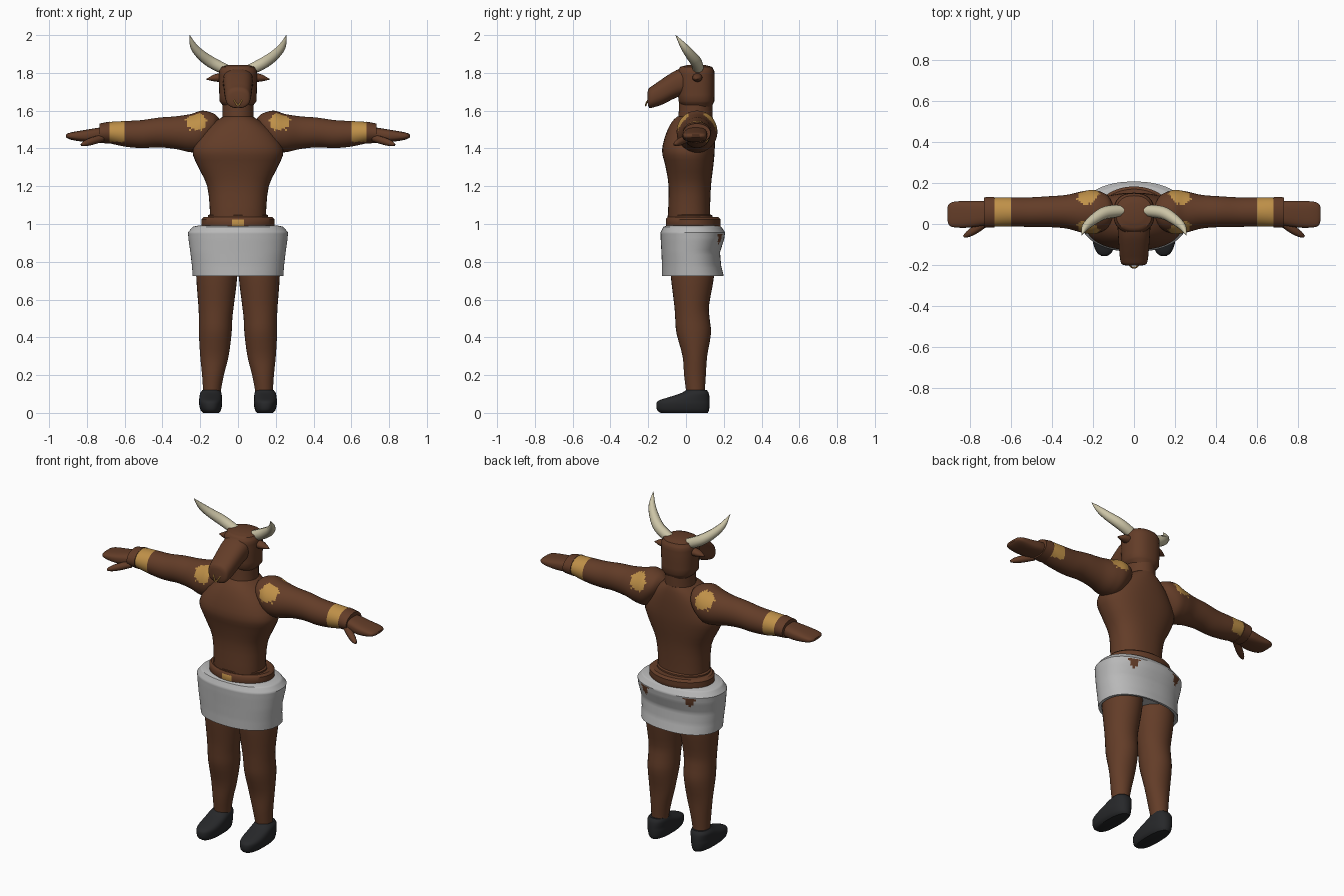
import bpy, bmesh, math
from mathutils import Vector

cube = bpy.data.objects.get("Cube")
if cube:
    bpy.data.objects.remove(cube)


def material(name, rgb):
    m = bpy.data.materials.new(name)
    m.use_nodes = True
    m.diffuse_color = (*rgb, 1)
    for node in m.node_tree.nodes:
        if node.type == 'BSDF_PRINCIPLED':
            node.inputs["Base Color"].default_value = (*rgb, 1)
            node.inputs["Roughness"].default_value = 0.8
    return m


BROWN = material("brown hide", (.125, .046, .021))
GOLD = material("gold", (.52, .28, .065))
GREY = material("grey cloth", (.48, .48, .48))
BONE = material("horn ivory", (.6, .55, .38))
BLACK = material("black leather", (.02, .021, .023))


def refine(rings, steps, curved):
    """Insert in-between rings, on a smooth spline or on straight lines."""
    r = [Vector(v) for v in rings]
    out = []
    for i in range(len(r) - 1):
        a, b = r[i], r[i + 1]
        ta = (b - r[max(i - 1, 0)]) / 2
        tb = (r[min(i + 2, len(r) - 1)] - a) / 2
        for s in range(steps):
            t = s / steps
            if curved:
                out.append(a * (2*t**3 - 3*t*t + 1) + ta * (t**3 - 2*t*t + t)
                           + b * (3*t*t - 2*t**3) + tb * (t**3 - t*t))
            else:
                out.append(a.lerp(b, t))
    return out + [r[-1]]


def loft(name, axis, rings, mats=(BROWN,), n=32, steps=3, power=2.0,
         curved=True, mirror=False, rule=None):
    """Skin rings (position, a_min, a_max, b_min, b_max) along an axis.
    A ring of four numbers has a half width instead of a_min, a_max."""
    rings = [v if len(v) == 5 else (v[0], -v[1], v[1], v[2], v[3]) for v in rings]
    bm = bmesh.new()
    loops = []
    for t, a0, a1, b0, b1 in refine(rings, steps, curved):
        loop = []
        for k in range(n):
            ang = 2 * math.pi * k / n - math.pi / 2
            c, s = math.cos(ang), math.sin(ang)
            c = math.copysign(abs(c) ** (2 / power), c)
            s = math.copysign(abs(s) ** (2 / power), s)
            a = (a0 + a1) / 2 + c * (a1 - a0) / 2
            b = (b0 + b1) / 2 + s * (b1 - b0) / 2
            co = {'x': (t, a, b), 'y': (a, t, b), 'z': (a, b, t)}[axis]
            loop.append(bm.verts.new(co))
        loops.append(loop)
    for p, q in zip(loops, loops[1:]):
        for k in range(n):
            j = (k + 1) % n
            bm.faces.new((p[k], p[j], q[j], q[k]))
    bm.faces.new(loops[0])
    bm.faces.new(loops[-1])
    bmesh.ops.recalc_face_normals(bm, faces=bm.faces)
    for f in bm.faces:
        f.smooth = True
        if rule and rule(f.calc_center_median()):
            f.material_index = 1
    mesh = bpy.data.meshes.new(name)
    bm.to_mesh(mesh)
    bm.free()
    mesh.set_sharp_from_angle(angle=math.radians(42))
    for m in mats:
        mesh.materials.append(m)
    ob = bpy.data.objects.new(name, mesh)
    bpy.context.collection.objects.link(ob)
    if mirror:
        ob.modifiers.new("Mirror", 'MIRROR').use_mirror_merge = False
    return ob


def tube(name, points, mat, side=1):
    """Tapered tube through (x, y, z, radius) points."""
    cu = bpy.data.curves.new(name, 'CURVE')
    cu.dimensions = '3D'
    cu.bevel_depth = 1
    cu.bevel_resolution = 3
    cu.use_fill_caps = True
    path = refine(points, 4, True)
    sp = cu.splines.new('POLY')
    sp.points.add(len(path) - 1)
    for p, (x, y, z, r) in zip(sp.points, path):
        p.co = (x * side, y, z, 1)
        p.radius = max(r, .001)
    sp.use_smooth = True
    cu.materials.append(mat)
    ob = bpy.data.objects.new(name, cu)
    bpy.context.collection.objects.link(ob)


# Torso, neck and head
loft("torso", 'z', [
    (.97, .15, -.09, .13), (1.05, .148, -.095, .127), (1.2, .163, -.092, .132),
    (1.31, .215, -.11, .145), (1.39, .24, -.127, .152), (1.48, .19, -.105, .152),
    (1.54, .125, -.075, .147), (1.57, .075, -.045, .14)], n=40, power=2.3)
loft("neck", 'z', [(1.5, .09, -.05, .14), (1.57, .083, -.04, .14),
                   (1.67, .083, -.035, .14)])
loft("head", 'z', [
    (1.62, .075, -.02, .135), (1.65, .098, -.04, .15), (1.75, .101, -.045, .152),
    (1.81, .1, -.045, .15), (1.832, .088, -.03, .138), (1.842, .05, .01, .1)],
    power=2.4, curved=False)
loft("muzzle", 'y', [
    (.02, .082, 1.69, 1.835), (-.05, .078, 1.67, 1.815), (-.12, .073, 1.635, 1.772),
    (-.17, .068, 1.618, 1.737), (-.195, .06, 1.615, 1.72), (-.203, .035, 1.64, 1.7)],
    power=2.5)
tube("nose_ring", [(-.022, -.2, 1.658, .004), (-.012, -.21, 1.64, .004),
                   (0, -.213, 1.628, .005), (.012, -.21, 1.64, .004),
                   (.022, -.2, 1.658, .004)], GOLD)
loft("ears", 'x', [(.08, .035, .085, 1.75, 1.8), (.125, .035, .085, 1.755, 1.792),
                   (.167, .058, .062, 1.764, 1.768)], n=16, mirror=True)

# Arms with gold shoulder patches and wrist bands


def gold_on_arm(c):
    band = .6 < c.x < .68 and c.z > 1.435
    edge = .053 + .008 * math.sin(c.x * 190) * math.cos(c.z * 170)
    patch = math.hypot(c.x - .22, (c.z - 1.54) * 1.15) < edge
    return band or (patch and abs(c.y - .055) > .042)


loft("arms", 'x', [
    (.1, .03, .09, 1.5, 1.56), (.13, -.02, .14, 1.45, 1.585),
    (.19, -.048, .165, 1.385, 1.6), (.25, -.043, .16, 1.38, 1.582),
    (.33, -.022, .142, 1.397, 1.57), (.42, -.015, .135, 1.406, 1.563),
    (.51, -.014, .13, 1.402, 1.55), (.6, -.012, .13, 1.41, 1.545),
    (.68, -.012, .128, 1.427, 1.54), (.72, -.01, .12, 1.432, 1.53)],
    mats=(BROWN, GOLD), n=56, steps=7, mirror=True, rule=gold_on_arm)
loft("cuffs", 'x', [(.68, -.017, .133, 1.425, 1.542), (.733, -.016, .13, 1.43, 1.532)],
     curved=False, mirror=True)
loft("hands", 'x', [
    (.69, 0, .105, 1.445, 1.515), (.75, -.01, .113, 1.437, 1.508),
    (.81, -.018, .112, 1.435, 1.498), (.87, -.017, .11, 1.443, 1.488),
    (.9, -.008, .1, 1.452, 1.48), (.911, .02, .08, 1.46, 1.472)],
    power=2.8, mirror=True)

# Belt with buckle, and cloth wrap
loft("waistband", 'z', [(1.0, .16, -.095, .145), (1.045, .16, -.097, .14),
                        (1.05, .152, -.092, .132)], curved=False)
loft("belt", 'z', [(.97, .18, -.1, .17), (.985, .193, -.107, .183),
                   (1.025, .193, -.107, .183), (1.037, .18, -.098, .17)],
     mats=(BROWN, GOLD), n=76, steps=2, curved=False,
     rule=lambda c: abs(c.x) < .032 and c.y < -.09 and .98 < c.z < 1.026)


def torn(c):
    return (c.y > .1 and .892 < c.z < .945
            and abs(abs(c.x) - .15) < .006 + (c.z - .892) * .5)


loft("cloth_wrap", 'z', [
    (.76, .21, -.1, .17), (.727, .222, -.115, .185), (.725, .24, -.127, .2),
    (.78, .244, -.127, .186), (.85, .252, -.13, .18), (.92, .262, -.134, .202),
    (.955, .265, -.135, .207), (.985, .24, -.12, .187), (.992, .21, -.1, .165)],
    mats=(GREY, BROWN), n=96, steps=5, power=2.25, curved=False, rule=torn)

# Legs and shoes
loft("legs", 'z', [
    (.08, .092, .185, .005, .1), (.12, .09, .185, 0, .1), (.2, .075, .19, -.01, .105),
    (.3, .05, .2, -.018, .112), (.42, .034, .207, -.05, .132),
    (.5, .03, .207, -.057, .125), (.57, .022, .21, -.062, .122),
    (.72, .004, .221, -.08, .148), (.85, 0, .22, -.085, .15)], mirror=True)
loft("shoes", 'z', [
    (0, .1, .185, -.135, .115), (.015, .09, .198, -.153, .122),
    (.045, .084, .206, -.157, .125), (.065, .084, .206, -.145, .125),
    (.085, .085, .204, -.085, .124), (.105, .088, .2, -.025, .12),
    (.122, .095, .188, .002, .11)], mats=(BLACK,), power=2.4, mirror=True)

# Horns and thumbs on both sides
for side, label in ((1, "left"), (-1, "right")):
    tube(label + "_horn", [
        (.06, .065, 1.815, .03), (.14, .055, 1.855, .031), (.2, .02, 1.9, .026),
        (.237, -.015, 1.945, .018), (.256, -.055, 2.0, .001)], BONE, side)
    tube(label + "_thumb", [
        (.72, .01, 1.455, .02), (.775, -.028, 1.438, .02),
        (.81, -.05, 1.426, .015), (.83, -.062, 1.419, .006)], BROWN, side)
